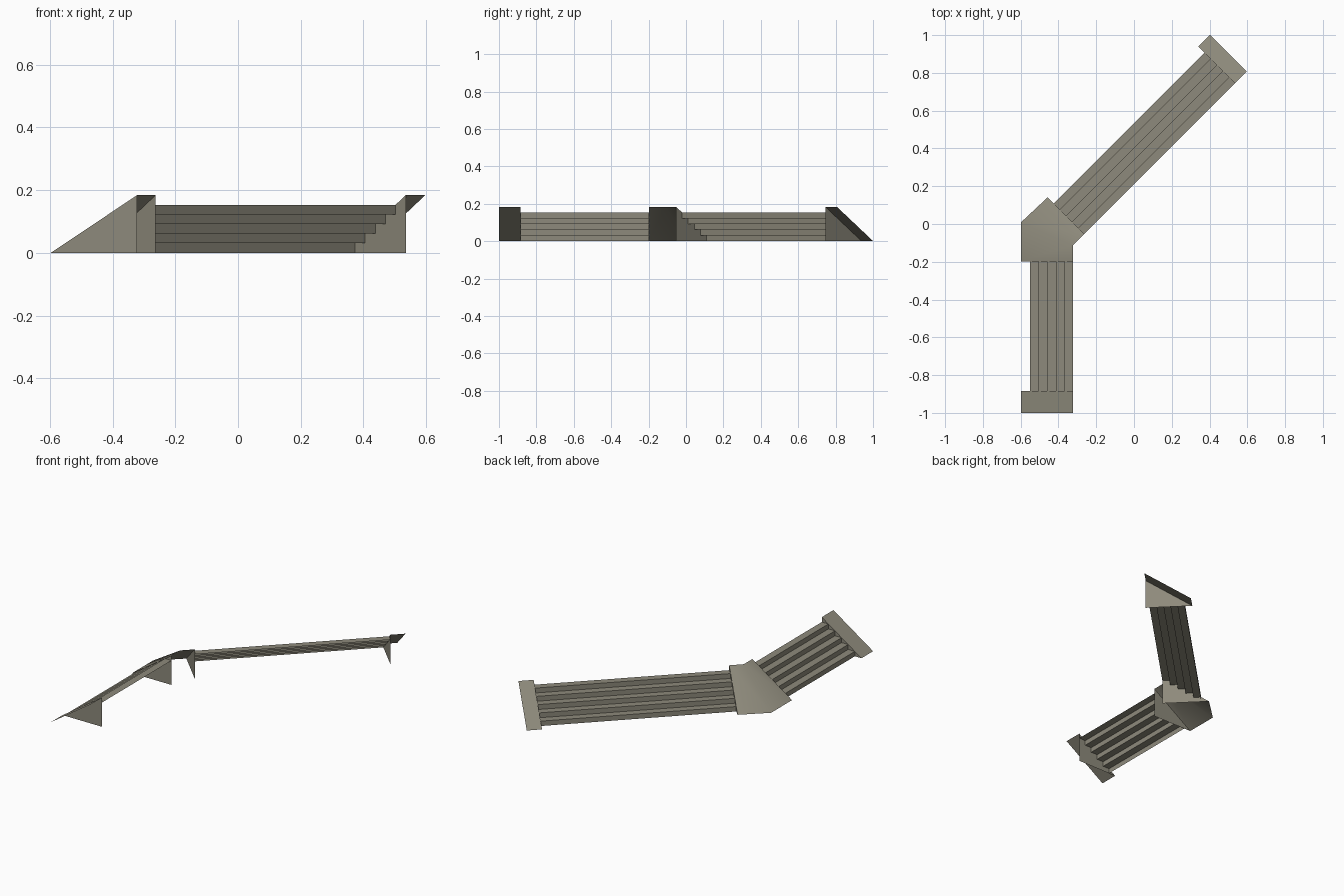
import bpy
from mathutils import Vector

cube = bpy.data.objects.get("Cube")
if cube:
    bpy.data.objects.remove(cube, do_unlink=True)

stone = bpy.data.materials.new("grey_stone")
stone.use_nodes = True
colour = (0.27, 0.255, 0.2, 1)
stone.diffuse_color = colour
stone.node_tree.nodes["Principled BSDF"].inputs["Base Color"].default_value = colour

WIDTH, HEIGHT, LEVELS = 0.275, 0.184, 6
PIVOT = Vector((-0.322, -0.1125, 0))      # high inner corner where both flights meet
UP = Vector((0, 0, 1))
D = 0.5 ** 0.5
# Each flight: (direction away from the pivot, direction from high to low side)
FRONT = (Vector((0, -1, 0)), Vector((-1, 0, 0)))
DIAGONAL = (Vector((D, D, 0)), Vector((-D, D, 0)))


def point(flight, along, down, z):
    return PIVOT + flight[0] * along + flight[1] * down + UP * z


def make(name, faces, facing):
    """Mesh from corner lists; each face is wound towards its facing vector."""
    verts, index, polys = [], {}, []
    for face, toward in zip(faces, facing):
        normal = (face[1] - face[0]).cross(face[2] - face[1])
        if normal.dot(toward) < 0:
            face = face[::-1]
        poly = []
        for p in face:
            key = tuple(round(c, 5) for c in p)
            if key not in index:
                index[key] = len(verts)
                verts.append(p)
            poly.append(index[key])
        polys.append(poly)
    mesh = bpy.data.meshes.new(name)
    mesh.from_pydata(verts, [], polys)
    mesh.materials.append(stone)
    obj = bpy.data.objects.new(name, mesh)
    bpy.context.collection.objects.link(obj)
    return obj


def slope_edge(flight, along):
    return point(flight, along, WIDTH, 0), point(flight, along, 0, HEIGHT)


def side_wall(flight, along):
    return [*slope_edge(flight, along), point(flight, along, 0, 0)]


def steps(name, flight, start, end):
    """Open sheet of treads and risers between two sloped blocks."""
    faces, facing = [], []
    run, rise = WIDTH / LEVELS, HEIGHT / LEVELS
    for i in range(1, LEVELS):
        outer, inner = WIDTH - run * i, WIDTH - run * (i + 1)
        low, high = rise * (i - 1), rise * i
        for (d0, z0), (d1, z1), toward in (((outer, low), (outer, high), flight[1]),
                                           ((outer, high), (inner, high), UP)):
            faces.append([point(flight, start, d0, z0), point(flight, end, d0, z0),
                          point(flight, end, d1, z1), point(flight, start, d1, z1)])
            facing.append(toward)
    make(name, faces, facing)


def end_block(name, flight, start, end):
    """Sloped slab with a wall only on the side facing the steps."""
    a, b = slope_edge(flight, start)
    c, d = slope_edge(flight, end)
    make(name, [[a, b, d, c], side_wall(flight, start)], [UP, -flight[0]])


# Flights and their end blocks
front_start, front_end, front_tip = 0.085, 0.772, 0.8875
back_start, back_end, back_tip = 0.084, 1.212, 1.3
steps("front_steps", FRONT, front_start, front_end)
steps("diagonal_steps", DIAGONAL, back_start, back_end)
end_block("front_end_block", FRONT, front_end, front_tip)
end_block("diagonal_end_block", DIAGONAL, back_end, back_tip)

# Corner block: two slopes joined along the mitre, walls against both flights
mitre_low = Vector((PIVOT.x - WIDTH, 0.01, 0))
mitre_high = PIVOT + UP * HEIGHT
a, b = slope_edge(FRONT, front_start)
c, d = slope_edge(DIAGONAL, back_start)
corner = make("corner_block",
              [[a, b, mitre_high, mitre_low], [mitre_low, mitre_high, d, c],
               side_wall(FRONT, front_start), side_wall(DIAGONAL, back_start)],
              [UP, UP, FRONT[0], DIAGONAL[0]])
bpy.ops.object.select_all(action='DESELECT')
corner.select_set(True)
bpy.context.view_layer.objects.active = corner
bpy.ops.object.shade_smooth_by_angle()
